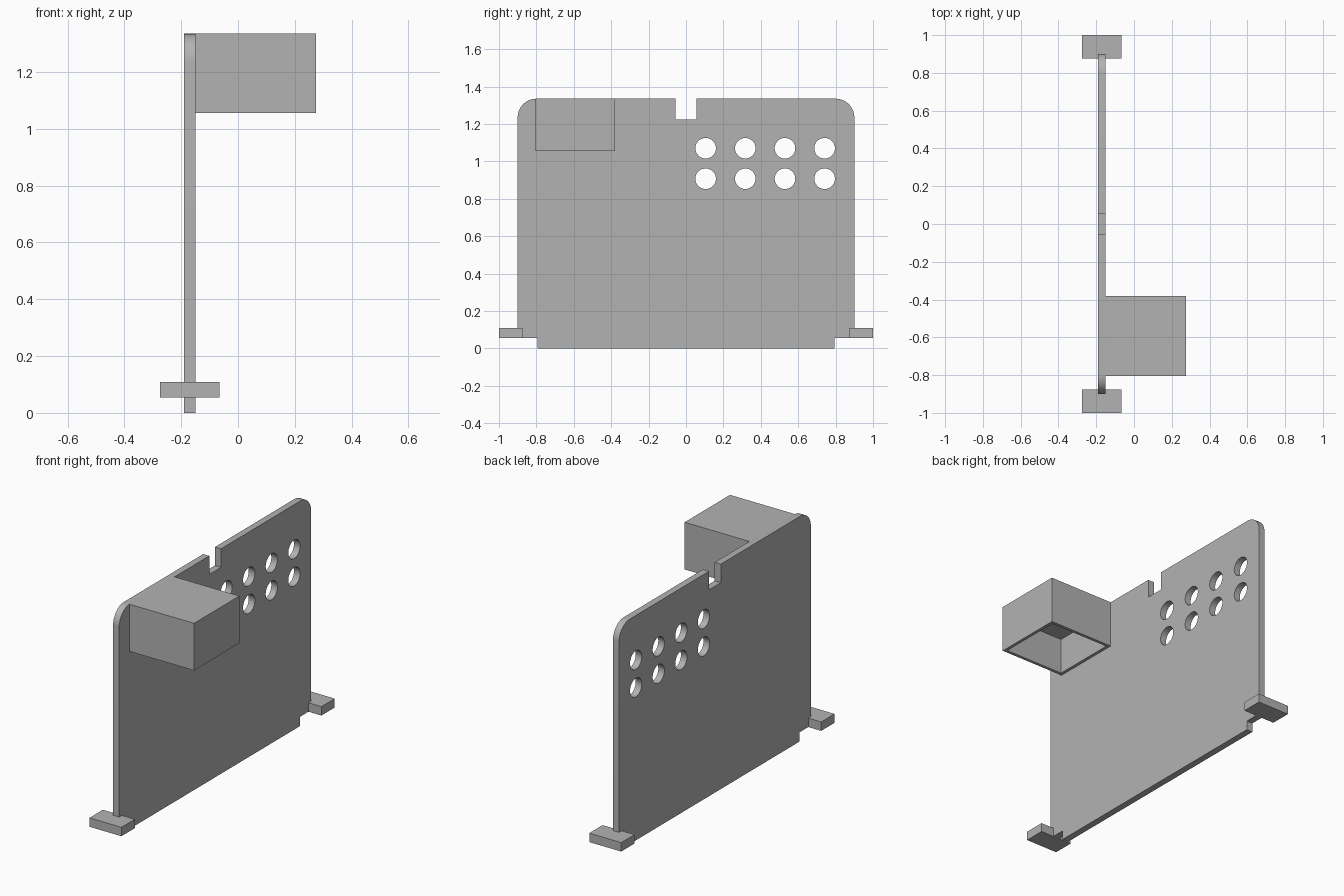
import bpy, bmesh
from math import sin, cos, pi
from mathutils import Vector

cube = bpy.data.objects.get("Cube")
if cube:
    bpy.data.objects.remove(cube, do_unlink=True)

grey = bpy.data.materials.new("plain grey")
grey.use_nodes = True
colour = (0.45, 0.45, 0.45, 1)
grey.diffuse_color = colour
grey.node_tree.nodes["Principled BSDF"].inputs["Base Color"].default_value = colour


def link(name, data):
    obj = bpy.data.objects.new(name, data)
    data.materials.append(grey)
    bpy.context.collection.objects.link(obj)
    return obj


def arc(cy, cz, radius, start, end, steps):
    return [(cy + radius * cos(start + (end - start) * i / steps),
             cz + radius * sin(start + (end - start) * i / steps))
            for i in range(steps + 1)]


def box_mesh(low, high):
    low, high = Vector(low), Vector(high)
    bm = bmesh.new()
    bmesh.ops.create_cube(bm, size=1)
    for v in bm.verts:
        v.co = (low + high) / 2 + v.co * (high - low)
    return bm


def box_object(name, bm):
    mesh = bpy.data.meshes.new(name)
    bmesh.ops.recalc_face_normals(bm, faces=bm.faces)
    bm.to_mesh(mesh)
    bm.free()
    return link(name, mesh)


# Panel outline: lower tab, rounded top corners and top notch
half, top, r = 0.9, 1.335, 0.1
right_side = [(0.795, 0), (0.795, 0.055), (half, 0.055)]
right_side += arc(half - r, top - r, r, 0, pi / 2, 12)
right_side += [(0.055, top), (0.055, 1.225)]
outline = right_side + [(-y, z) for y, z in reversed(right_side)]

# Two rows of round vent holes
loops = [outline]
for z in (1.07, 0.907):
    for i in range(4):
        loops.append(arc(0.105 + i * 0.212, z, 0.055, 0, 2 * pi, 40)[:-1])

# Filled curve gives the plate with its holes
curve = bpy.data.curves.new("panel", "CURVE")
curve.dimensions = "2D"
curve.fill_mode = "BOTH"
curve.extrude = 0.02
for loop in loops:
    spline = curve.splines.new("POLY")
    spline.points.add(len(loop) - 1)
    for point, (y, z) in zip(spline.points, loop):
        point.co = (y, z, 0, 1)
    spline.use_cyclic_u = True
panel = link("panel", curve)
panel.rotation_euler = (pi / 2, 0, pi / 2)
panel.location.x = -0.17
bpy.ops.object.select_all(action="DESELECT")
panel.select_set(True)
bpy.context.view_layer.objects.active = panel
bpy.ops.object.convert(target="MESH")
panel = bpy.context.object
bm = bmesh.new()
bm.from_mesh(panel.data)
bmesh.ops.remove_doubles(bm, verts=bm.verts, dist=0.0005)
bmesh.ops.recalc_face_normals(bm, faces=bm.faces)
bm.to_mesh(panel.data)
bm.free()
bpy.ops.object.shade_smooth_by_angle()

# Hollow box on the panel's side, open underneath
bm = box_mesh((-0.15, -0.805, 1.055), (0.275, -0.38, top))
bm.normal_update()
bottom = min(bm.faces, key=lambda f: f.calc_center_median().z)
bmesh.ops.inset_region(bm, faces=[bottom], thickness=0.026)
ceiling = bmesh.ops.extrude_face_region(bm, geom=[bottom])["geom"]
verts = [g for g in ceiling if isinstance(g, bmesh.types.BMVert)]
bmesh.ops.translate(bm, verts=verts, vec=(0, 0, 0.215))
if bottom.is_valid:
    bmesh.ops.delete(bm, geom=[bottom], context="FACES_ONLY")
box_object("open_box", bm)

# Feet at both ends
for name, side in (("front_foot", -1), ("back_foot", 1)):
    ys = sorted((side * 0.875, side * 1.0))
    box_object(name, box_mesh((-0.275, ys[0], 0.055), (-0.065, ys[1], 0.108)))
